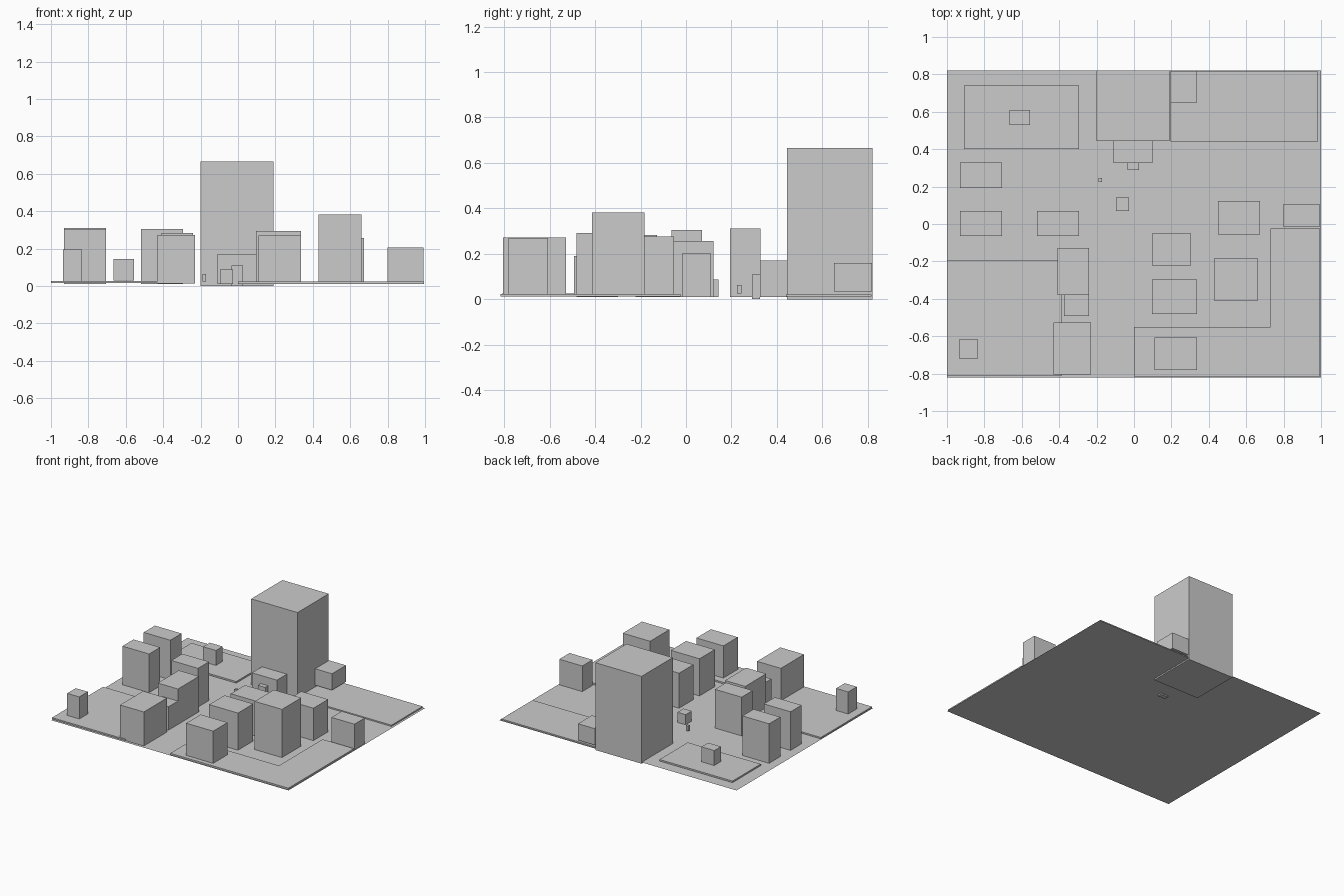
import bpy, bmesh

GROUND = 0.01


def extrude_outline(name, outline, z0, z1):
    """Flat outline in x, y raised from z0 to z1 (a single sheet if equal)."""
    bm = bmesh.new()
    face = bm.faces.new([bm.verts.new((x, y, z0)) for x, y in outline])
    if z1 > z0:
        top = bmesh.ops.extrude_face_region(bm, geom=[face])["geom"]
        verts = [v for v in top if isinstance(v, bmesh.types.BMVert)]
        bmesh.ops.translate(bm, verts=verts, vec=(0, 0, z1 - z0))
        bmesh.ops.recalc_face_normals(bm, faces=bm.faces)
    mesh = bpy.data.meshes.new(name)
    bm.to_mesh(mesh)
    bm.free()
    obj = bpy.data.objects.new(name, mesh)
    bpy.context.collection.objects.link(obj)
    return obj


def block(name, x0, x1, y0, y1, z0, z1):
    return extrude_outline(name, [(x0, y0), (x1, y0), (x1, y1), (x0, y1)], z0, z1)


# Ground sheet
block("ground", -1, 1, -0.82, 0.82, GROUND, GROUND)

# Raised plots
block("plot_front_left", -1, -0.385, -0.81, -0.195, 0.015, 0.026)
block("plot_back_left", -0.91, -0.295, 0.40, 0.74, 0.015, 0.027)
block("plot_back_right", 0.195, 0.985, 0.44, 0.815, 0.012, 0.022)
extrude_outline("plot_front_right",
                [(0, -0.815), (0.995, -0.815), (0.995, -0.025),
                 (0.73, -0.025), (0.73, -0.55), (0, -0.55)], 0.012, 0.024)

# Main tower with porch and entrance
block("tower", -0.20, 0.19, 0.445, 0.82, 0, 0.665)
block("tower_porch", -0.11, 0.10, 0.325, 0.445, GROUND, 0.172)
block("tower_entrance", -0.035, 0.027, 0.29, 0.325, 0.001, 0.11)
block("tower_annex", 0.195, 0.337, 0.65, 0.818, 0.035, 0.16)

# Houses on the left side
for name, dims in {
    "house_left_back": (-0.93, -0.705, 0.193, 0.328, GROUND, 0.311),
    "house_left_middle": (-0.93, -0.705, -0.063, 0.07, GROUND, 0.304),
    "house_left_inner": (-0.518, -0.293, -0.063, 0.07, GROUND, 0.305),
    "hall_left": (-0.41, -0.24, -0.38, -0.127, 0.013, 0.283),
    "hall_left_lean_to": (-0.375, -0.24, -0.492, -0.38, 0.013, 0.191),
    "house_left_front": (-0.43, -0.23, -0.805, -0.527, 0.014, 0.273),
}.items():
    block(name, *dims)

# Houses on the right side
for name, dims in {
    "house_right_front": (0.11, 0.337, -0.78, -0.607, 0.022, 0.269),
    "house_right_middle": (0.095, 0.337, -0.482, -0.298, GROUND, 0.293),
    "house_right_back": (0.095, 0.305, -0.223, -0.052, GROUND, 0.277),
    "house_right_tall": (0.43, 0.66, -0.413, -0.182, 0.014, 0.381),
    "house_right_outer": (0.448, 0.674, -0.055, 0.122, GROUND, 0.257),
    "house_right_edge": (0.798, 0.992, -0.015, 0.108, GROUND, 0.205),
}.items():
    block(name, *dims)

# Small sheds, well and post
block("shed_front_left", -0.935, -0.833, -0.72, -0.617, 0.024, 0.194)
block("shed_back_left", -0.665, -0.557, 0.53, 0.61, 0.03, 0.144)
block("well", -0.097, -0.027, 0.07, 0.143, GROUND, 0.087)
block("post", -0.19, -0.17, 0.225, 0.245, 0.025, 0.064)
